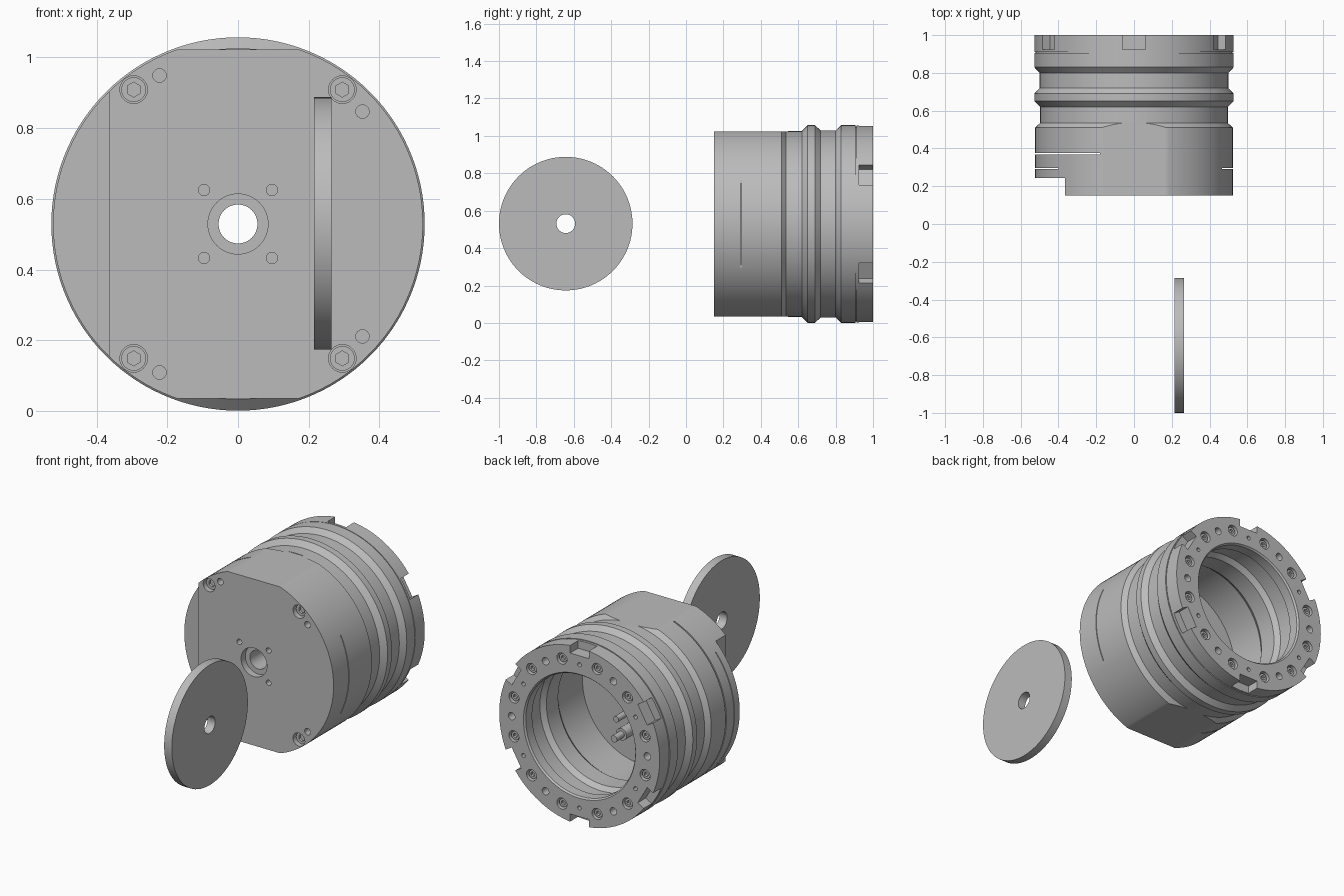
import bpy, bmesh, math
from mathutils import Matrix, Vector

old = bpy.data.objects.get("Cube")
if old:
    bpy.data.objects.remove(old, do_unlink=True)

CZ = 0.529          # height of the housing axis
FRONT, BACK = 0.15, 1.0

grey = bpy.data.materials.new("satin grey")
grey.use_nodes = True
grey.diffuse_color = (0.5, 0.5, 0.5, 1)
grey.node_tree.nodes["Principled BSDF"].inputs["Base Color"].default_value = (0.5, 0.5, 0.5, 1)


def finish(name, bm):
    bmesh.ops.recalc_face_normals(bm, faces=bm.faces)
    mesh = bpy.data.meshes.new(name)
    bm.to_mesh(mesh)
    bm.free()
    mesh.materials.append(grey)
    ob = bpy.data.objects.new(name, mesh)
    bpy.context.collection.objects.link(ob)
    return ob


def activate(ob):
    bpy.ops.object.select_all(action='DESELECT')
    ob.select_set(True)
    bpy.context.view_layer.objects.active = ob


def smooth(ob):
    activate(ob)
    bpy.ops.object.shade_smooth_by_angle(angle=math.radians(25))


def cut(ob, bm):
    cutter = finish("cutter", bm)
    cutter.hide_render = True
    mod = ob.modifiers.new("cut", 'BOOLEAN')
    mod.operation, mod.solver, mod.object = 'DIFFERENCE', 'EXACT', cutter
    activate(ob)
    bpy.ops.object.modifier_apply(modifier=mod.name)
    bpy.data.objects.remove(cutter, do_unlink=True)


def rod(bm, x, z, r, y0, y1, n=24):
    """Prism along y; z is measured from the housing axis."""
    m = Matrix.Translation((x, (y0 + y1) / 2, CZ + z)) @ Matrix.Rotation(math.pi / 2, 4, 'X')
    bmesh.ops.create_cone(bm, cap_ends=True, segments=n, radius1=r, radius2=r,
                          depth=y1 - y0, matrix=m)


def box(bm, x0, x1, y0, y1, z0, z1, turn=0.0):
    """Box in axis-relative coordinates, turned around the housing axis."""
    m = (Matrix.Translation((0, 0, CZ)) @ Matrix.Rotation(turn, 4, 'Y')
         @ Matrix.Translation(((x0 + x1) / 2, (y0 + y1) / 2, (z0 + z1) / 2))
         @ Matrix.Diagonal((x1 - x0, y1 - y0, z1 - z0, 1)))
    bmesh.ops.create_cube(bm, size=1, matrix=m)


def lathe(name, profile, steps=120):
    bm = bmesh.new()
    vs = [bm.verts.new((r, y, CZ)) for r, y in profile]
    edges = [bm.edges.new((a, b)) for a, b in zip(vs, vs[1:] + vs[:1])]
    bmesh.ops.spin(bm, geom=vs + edges, cent=Vector((0, 0, CZ)), axis=(0, 1, 0),
                   angle=math.tau, steps=steps)
    bmesh.ops.remove_doubles(bm, verts=bm.verts, dist=0.0005)
    return finish(name, bm)


# Housing: turned outside with grooves, stepped bore, front centre hole
outside = [(.055, .19), (.085, .19), (.085, FRONT), (.523, FRONT), (.523, .51),
           (.497, .535), (.497, .62), (.528, .65), (.528, .69), (.5, .72), (.5, .8),
           (.528, .83), (.528, .905), (.521, .905), (.521, .911), (.527, .911), (.527, BACK)]
inside = [(.368, BACK), (.36, .99), (.36, .93), (.4, .91), (.4, .8), (.378, .77),
          (.378, .66), (.4, .63), (.4, .4), (.055, .4)]
housing = lathe("housing", outside + inside)

# Top and bottom flats, side step
bm = bmesh.new()
for s in (-1, 1):
    box(bm, -.3, .3, 0, .545, *sorted((s * .494, s * .7)))
box(bm, -.7, -.365, 0, .243, -.44, .44)
cut(housing, bm)

# Hole positions
front_bolts = [(sx * .295, sz * .38) for sx in (-1, 1) for sz in (-1, 1)]
front_pins = [(x, s * z) for x, z in ((-.222, .42), (.352, .318)) for s in (-1, 1)]
hub_holes = [(sx * .096, sz * .096) for sx in (-1, 1) for sz in (-1, 1)]


def ring(radius, angles):
    return [(radius * math.cos(math.radians(a)), radius * math.sin(math.radians(a))) for a in angles]


back_bolts = ring(.446, [a + d for a in range(0, 360, 60) for d in (-15, 15)])
back_holes = ring(.446, range(0, 360, 60))
back_pins = ring(.425, range(30, 390, 60))

# Holes, rim notches and thin slits
bm = bmesh.new()
for x, z in front_bolts:
    rod(bm, x, z, .039, FRONT - .05, FRONT + .07, 32)
for x, z in front_pins:
    rod(bm, x, z, .019, FRONT - .05, FRONT + .06)
for x, z in hub_holes:
    rod(bm, x, z, .016, FRONT - .05, FRONT + .06)
for x, z in back_bolts:
    rod(bm, x, z, .033, BACK - .04, BACK + .05)
for x, z in back_holes:
    rod(bm, x, z, .022, BACK - .06, BACK + .05)
for x, z in back_pins:
    rod(bm, x, z, .012, BACK - .04, BACK + .05, 16)
for a in range(30, 390, 60):
    box(bm, .478, .6, .925, 1.1, -.062, .062, math.radians(a))
box(bm, .467, .7, .291, .296, -.4, .4)
box(bm, -.7, -.4, .291, .296, -.4, .4)
box(bm, -.7, -.18, .367, .375, -.6, .6)
cut(housing, bm)
smooth(housing)


# Socket bolts
def bolts(name, spots, r, hex_r, y0, y1, face):
    bm, sockets = bmesh.new(), bmesh.new()
    for x, z in spots:
        rod(bm, x, z, r, y0, y1)
        rod(sockets, x, z, hex_r, face - .015, face + .015, 6)
    ob = finish(name, bm)
    cut(ob, sockets)
    smooth(ob)


bolts("front_bolts", front_bolts, .035, .021, FRONT + .025, FRONT + .072, FRONT + .025)
bolts("back_bolts", back_bolts, .025, .014, BACK - .042, BACK - .012, BACK - .012)

# Small fittings on the inner floor
bm = bmesh.new()
for x, z, r, y in ((.075, -.2, .035, .5), (.075, -.2, .02, .57), (.11, -.12, .018, .5)):
    rod(bm, x, z, r, .395, y)
smooth(finish("inner_fittings", bm))

# Separate round cover with a centre hole
cover = lathe("cover_disc", [(.05, -.025), (.357, -.025), (.357, .025), (.05, .025)], 96)
cover.data.transform(Matrix.Translation((.24, -.643, CZ + .002)) @ Matrix.Rotation(-math.pi / 2, 4, 'Z')
                     @ Matrix.Translation((0, 0, -CZ)))
smooth(cover)
